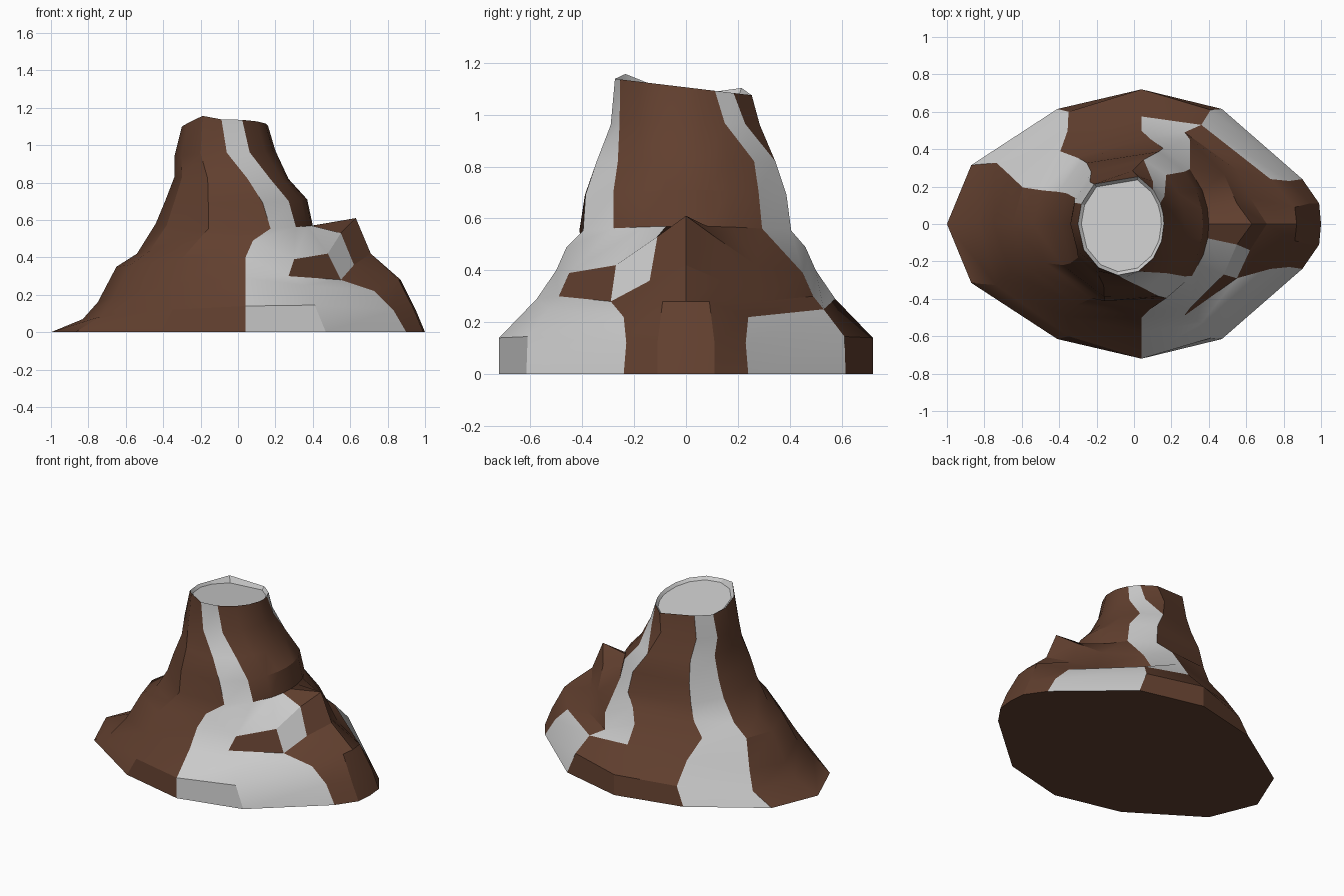
import bpy
from math import radians, degrees, sin, cos

if "Cube" in bpy.data.objects:
    bpy.data.objects.remove(bpy.data.objects["Cube"])

N = 14  # columns around the mountain, mirrored front to back
LOW = [0, 9, 21, 60, 90, 120, 153, 180]
HIGH = [0, 18, 38, 62, 90, 120, 150, 180]

# each ring: centre x, left x, right x, half depth, z left / right / sides, skew front, skew back
RINGS = [
    (.04, -1.0, 1.0, .72, 0, 0, 0, 0, 0),
    (.04, -.83, .95, .72, .07, .12, .14, 0, 0),
    (.04, -.75, .87, .575, .16, .28, .29, 0, 0),
    (.04, -.65, .71, .50, .35, .42, .40, 0, 0),
    (.08, -.54, .63, .46, .42, .61, .49, 0, 0),
    (.00, -.44, .40, .44, .58, .57, .55, .45, .4),
    (-.02, -.39, .37, .42, .70, .71, .69, .4, .4),
    (-.04, -.34, .27, .36, .83, .82, .82, .3, .3),
    (-.06, -.34, .20, .29, .94, .97, .96, 0, .2),
    (-.065, -.30, .16, .275, 1.10, 1.105, 1.105, -.1, .4),
]
# foot and side vent: (ring, column) -> position, mirrored front to back
SPECIAL = {
    (0, 1): (.99, .11, 0), (0, 2): (.90, .24, 0), (0, 3): (.47, .615, 0),
    (0, 5): (-.41, .615, 0), (0, 6): (-.87, .315, 0),
    (1, 1): (.94, .11, .12), (1, 2): (.83, .23, .12), (1, 3): (.41, .61, .145),
    (1, 5): (-.35, .60, .12),
    (2, 2): (.73, .24, .22), (2, 3): (.36, .53, .25),
    (3, 1): (.62, .14, .36), (3, 2): (.55, .29, .28), (3, 3): (.27, .49, .30),
    (4, 1): (.55, .11, .53), (4, 2): (.48, .27, .42), (4, 3): (.30, .45, .39),
}
# lava cells per row: front flow, back flow, left-back flow
LAVA = [
    {10, 11, 2, 5}, {10, 11, 2, 5}, {10, 11, 3, 5}, {10, 12, 3, 5}, {10, 11, 12, 3, 5},
    {10, 3, 5}, {10, 3, 5}, {10, 5}, {10, 2, 5},
]


def ring_point(r, j):
    c, side = (j, 1) if j <= 7 else (N - j, -1)
    if (r, c) in SPECIAL:
        x, y, z = SPECIAL[r, c]
        return (x, side * y, z)
    xc, xl, xr, ry, zl, zr, zs, kf, kb = RINGS[r]
    a = (HIGH if r >= 5 else LOW)[c]
    k = (kb if side > 0 else kf) * (1, 1, 1, 1, 1, .4, 0, 0)[c]
    if side > 0 and r >= 3 and c in (5, 6):  # narrow left-back flow
        a = (129, 157)[c - 5]
        k = 0
    a -= degrees(k * sin(radians(a)))
    u, v = cos(radians(a)), sin(radians(a))
    x = xc + u * ((xr - xc) if u > 0 else (xc - xl))
    z = zs + ((zr if u > 0 else zl) - zs) * u * u
    y = side * v * ry
    if r == len(RINGS) - 1:  # tilted, uneven crater lip
        z -= .12 * y
        if c == 5:
            z += .025
    return (x, y, z)


def make(name, verts, faces, mat=None):
    used = sorted({i for f in faces for i in f})
    remap = {old: new for new, old in enumerate(used)}
    mesh = bpy.data.meshes.new(name)
    mesh.from_pydata([verts[i] for i in used], [], [[remap[i] for i in f] for f in faces])
    mesh.update()
    ob = bpy.data.objects.new(name, mesh)
    bpy.context.collection.objects.link(ob)
    if mat:
        mesh.materials.append(mat)
    bpy.ops.object.select_all(action='DESELECT')
    ob.select_set(True)
    bpy.context.view_layer.objects.active = ob
    bpy.ops.object.shade_smooth_by_angle(angle=radians(28))
    return ob


rock = bpy.data.materials.new("rock")
rock.diffuse_color = (.12, .05, .028, 1)
rock.use_nodes = True
rock.node_tree.nodes["Principled BSDF"].inputs["Base Color"].default_value = rock.diffuse_color

verts = [ring_point(r, j) for r in range(len(RINGS)) for j in range(N)]
rock_faces, lava_faces = [list(reversed(range(N)))], []
for r in range(len(RINGS) - 1):
    for j in range(N):
        k = (j + 1) % N
        a, b, c, d = r * N + j, r * N + k, (r + 1) * N + k, (r + 1) * N + j
        if r == 7 and j == 2:      # back flow shifts sideways here
            lava_faces.append((b, c, d))
            rock_faces.append((a, b, d))
        elif r == 7 and j == 3:
            lava_faces.append((a, b, d))
            rock_faces.append((b, c, d))
        else:
            (lava_faces if j in LAVA[r] else rock_faces).append((a, b, c, d))

make("mountain", verts, rock_faces, rock)
make("lava_flows", verts, lava_faces)

# crater lava: sloped edge and shallow floor
rim = verts[-N:]
floor = [(-.04 + (x + .04) * .93, y * .93, 1.085 - .12 * y) for x, y, z in rim]
crater = [(j, (j + 1) % N, N + (j + 1) % N, N + j) for j in range(N)]
crater.append(list(range(N, 2 * N)))
make("crater_lava", rim + floor, crater)
